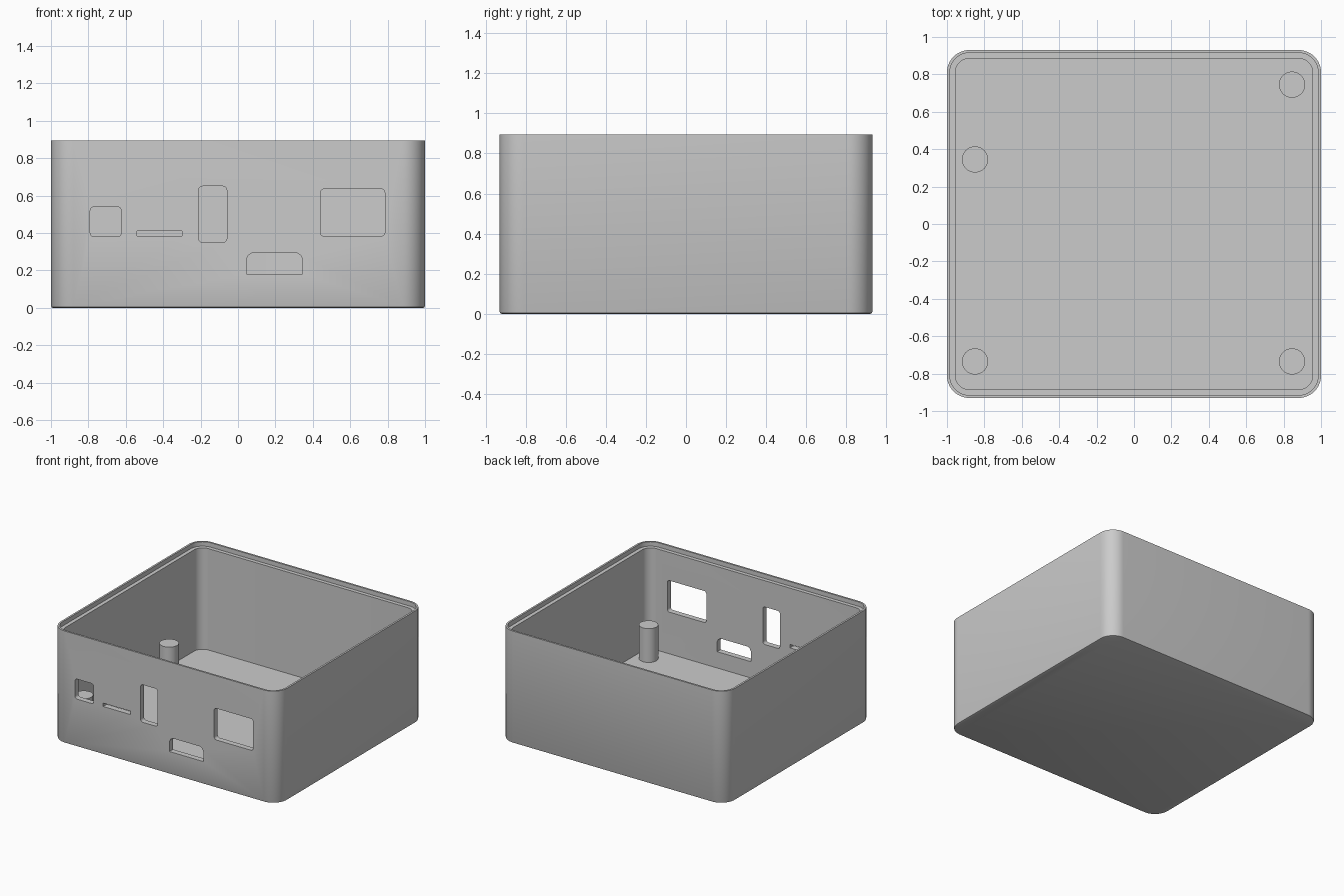
import bpy, bmesh, math

cube = bpy.data.objects.get("Cube")
if cube:
    bpy.data.objects.remove(cube, do_unlink=True)

HALF_X, HALF_Y, HEIGHT = 1.0, 0.93, 0.895
RADIUS, WALL, LIP, LIP_DEPTH, FLOOR = 0.12, 0.045, 0.015, 0.035, 0.05

grey = bpy.data.materials.new("plain grey")
grey.use_nodes = True
grey.diffuse_color = (0.6, 0.6, 0.6, 1)
grey.node_tree.nodes["Principled BSDF"].inputs["Base Color"].default_value = (0.6, 0.6, 0.6, 1)


def rounded_rect(cx, cy, hx, hy, r, steps):
    """Counter-clockwise outline of a rectangle with rounded corners."""
    pts = []
    for i, (sx, sy) in enumerate([(1, 1), (-1, 1), (-1, -1), (1, -1)]):
        for k in range(steps + 1):
            a = math.pi / 2 * (i + k / steps)
            pts.append((cx + sx * (hx - r) + r * math.cos(a),
                        cy + sy * (hy - r) + r * math.sin(a)))
    return pts


def loft(name, rings):
    """Skin a stack of matching rings and cap both ends."""
    bm = bmesh.new()
    loops = [[bm.verts.new(p) for p in ring] for ring in rings]
    for a, b in zip(loops, loops[1:]):
        for i in range(len(a)):
            j = (i + 1) % len(a)
            bm.faces.new((a[i], a[j], b[j], b[i]))
    bm.faces.new(loops[0][::-1])
    bm.faces.new(loops[-1])
    bmesh.ops.recalc_face_normals(bm, faces=bm.faces[:])
    mesh = bpy.data.meshes.new(name)
    bm.to_mesh(mesh)
    bm.free()
    mesh.materials.append(grey)
    obj = bpy.data.objects.new(name, mesh)
    bpy.context.collection.objects.link(obj)
    return obj


def select_only(obj):
    bpy.ops.object.select_all(action='DESELECT')
    obj.select_set(True)
    bpy.context.view_layer.objects.active = obj


# Open tray: (inset, height) profile from underside, over the rim, to inner floor
profile = [(0.01, 0), (0.003, 0.003), (0, 0.01), (0, HEIGHT), (LIP, HEIGHT),
           (LIP, HEIGHT - LIP_DEPTH), (WALL, HEIGHT - LIP_DEPTH), (WALL, FLOOR)]
case = loft("case_shell", [
    [(x, y, z) for x, y in rounded_rect(0, 0, HALF_X - d, HALF_Y - d, RADIUS - d, 12)]
    for d, z in profile])


# Port openings in the front wall
def port(name, x0, x1, z0, z1, r):
    return name, rounded_rect((x0 + x1) / 2, (z0 + z1) / 2,
                              (x1 - x0) / 2, (z1 - z0) / 2, r, 5)


ports = [
    port("square_port", -0.79, -0.625, 0.38, 0.54, 0.02),
    port("card_slot", -0.54, -0.30, 0.383, 0.41, 0.001),
    port("tall_port", -0.21, -0.06, 0.35, 0.65, 0.02),
    port("large_port", 0.44, 0.785, 0.383, 0.635, 0.02),
    ("bevelled_port", [(0.045, 0.18), (0.345, 0.18), (0.345, 0.26), (0.335, 0.28),
                       (0.315, 0.293), (0.075, 0.293), (0.055, 0.28), (0.045, 0.26)]),
]
for name, outline in ports:
    cutter = loft(name + "_cutter", [[(x, y, z) for x, z in outline]
                                     for y in (-HALF_Y - 0.05, -HALF_Y + WALL + 0.05)])
    cutter.hide_render = True
    mod = case.modifiers.new(name, 'BOOLEAN')
    mod.operation, mod.solver, mod.object = 'DIFFERENCE', 'EXACT', cutter
    select_only(case)
    bpy.ops.object.modifier_apply(modifier=name)
    bpy.data.objects.remove(cutter, do_unlink=True)

select_only(case)
bpy.ops.object.shade_smooth_by_angle(angle=math.radians(25))

# Standing support posts
POST_TOP = 0.32
for name, x, y in [("front_right_post", -0.85, -0.735), ("front_left_post", 0.845, -0.735),
                   ("back_left_post", 0.845, 0.745), ("back_right_post", -0.85, 0.345)]:
    base = FLOOR - 0.01
    bpy.ops.mesh.primitive_cylinder_add(vertices=40, radius=0.07, depth=POST_TOP - base,
                                        location=(x, y, (POST_TOP + base) / 2))
    post = bpy.context.object
    post.name = name
    post.data.materials.append(grey)
    bpy.ops.object.shade_smooth_by_angle(angle=math.radians(30))
